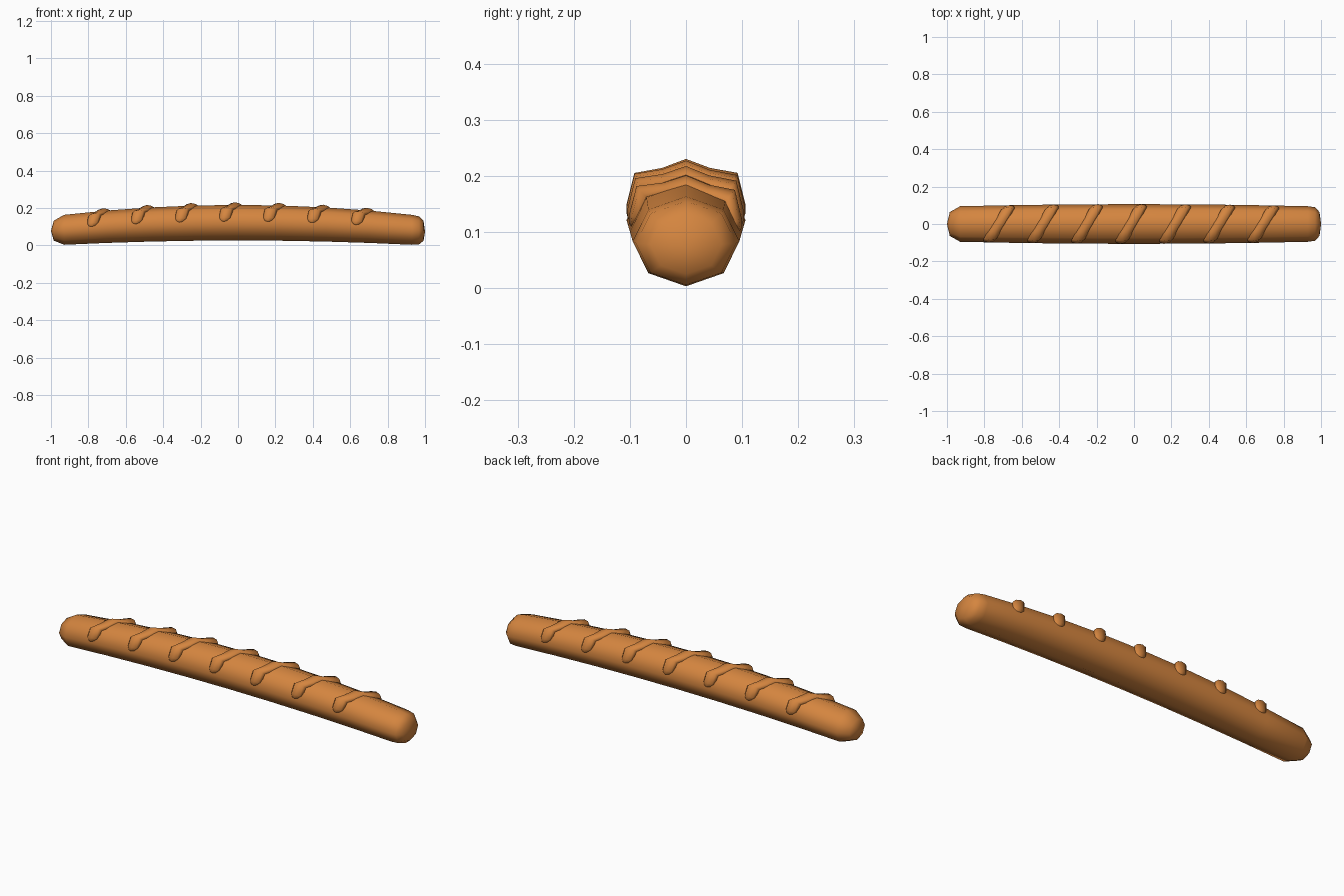
import bpy, bmesh, math

if "Cube" in bpy.data.objects:
    bpy.data.objects.remove(bpy.data.objects["Cube"])

crust = bpy.data.materials.new("golden crust")
crust.diffuse_color = (0.66, 0.235, 0.05, 1)
crust.use_nodes = True
crust.node_tree.nodes["Principled BSDF"].inputs["Base Color"].default_value = crust.diffuse_color


def section(x):
    """Arched, slightly tapering loaf: centre height, half width, half height."""
    q = (x / 0.93) ** 2
    return 0.121 - 0.038 * q, 0.106 - 0.011 * q, 0.095 - 0.015 * q


def corner(k):
    """Corner k of the octagon, counted from the top."""
    a = k * math.pi / 4
    return math.sin(a), math.cos(a)


def surface(s):
    """Unit octagon point at s corner steps from the top."""
    k = math.floor(s)
    (a, b), (c, d), f = corner(k), corner(k + 1), s - k
    return a + (c - a) * f, b + (d - b) * f


def loft(name, rings, tip_a, tip_b):
    """Skin rings of points and close both ends with a fan."""
    bm = bmesh.new()
    loops = [[bm.verts.new(p) for p in r] for r in rings]
    n = len(loops[0])
    for a, b in zip(loops, loops[1:]):
        for i in range(n):
            bm.faces.new((a[i], a[(i + 1) % n], b[(i + 1) % n], b[i]))
    for tip, loop in ((tip_a, loops[0]), (tip_b, loops[-1])):
        v = bm.verts.new(tip)
        for i in range(n):
            bm.faces.new((v, loop[i], loop[(i + 1) % n]))
    bmesh.ops.recalc_face_normals(bm, faces=bm.faces)
    me = bpy.data.meshes.new(name)
    bm.to_mesh(me)
    bm.free()
    me.materials.append(crust)
    me.shade_smooth()
    ob = bpy.data.objects.new(name, me)
    bpy.context.collection.objects.link(ob)
    return ob


# loaf: octagonal rings, shrunk towards the blunt ends
rings = []
for x, k in ((-0.985, 0.68), (-0.93, 1), (-0.7, 1), (-0.47, 1), (-0.23, 1), (0, 1),
             (0.23, 1), (0.47, 1), (0.7, 1), (0.93, 1), (0.968, 0.95), (0.992, 0.68)):
    c, ry, rz = section(x)
    rings.append([(x, ry * k * corner(i)[0], c + rz * k * corner(i)[1]) for i in range(8)])
loft("loaf", rings, (-1, 0, 0.077), (1, 0, 0.072))

# raised diagonal ridges draped over the top of the loaf
PATH = ((-1.82, 0.6), (-1.62, 0.95), (-1, 1), (-0.5, 1), (0, 1),
        (0.5, 1), (1, 1), (1.62, 0.95), (1.82, 0.6))
for n in range(7):
    cx = -0.722 + 0.2355 * n
    rings = []
    for s, k in PATH:
        uy, uz = surface(s)
        lift = 0.01 if abs(s) == 1 else 0.0
        ring = []
        for i in range(8):
            a = i * math.pi / 4
            x = cx + 0.062 * uy + 0.034 * k * math.cos(a)
            c, ry, rz = section(x)
            d = lift - 0.005 + 0.019 * k * math.sin(a)
            ring.append((x, (ry + d) * uy, c + (rz + d) * uz))
        rings.append(ring)
    tips = []
    for s in (-1.95, 1.95):
        uy, uz = surface(s)
        x = cx + 0.062 * uy
        c, ry, rz = section(x)
        tips.append((x, (ry - 0.004) * uy, c + (rz - 0.004) * uz))
    loft(f"crust_ridge_{n + 1}", rings, *tips)
